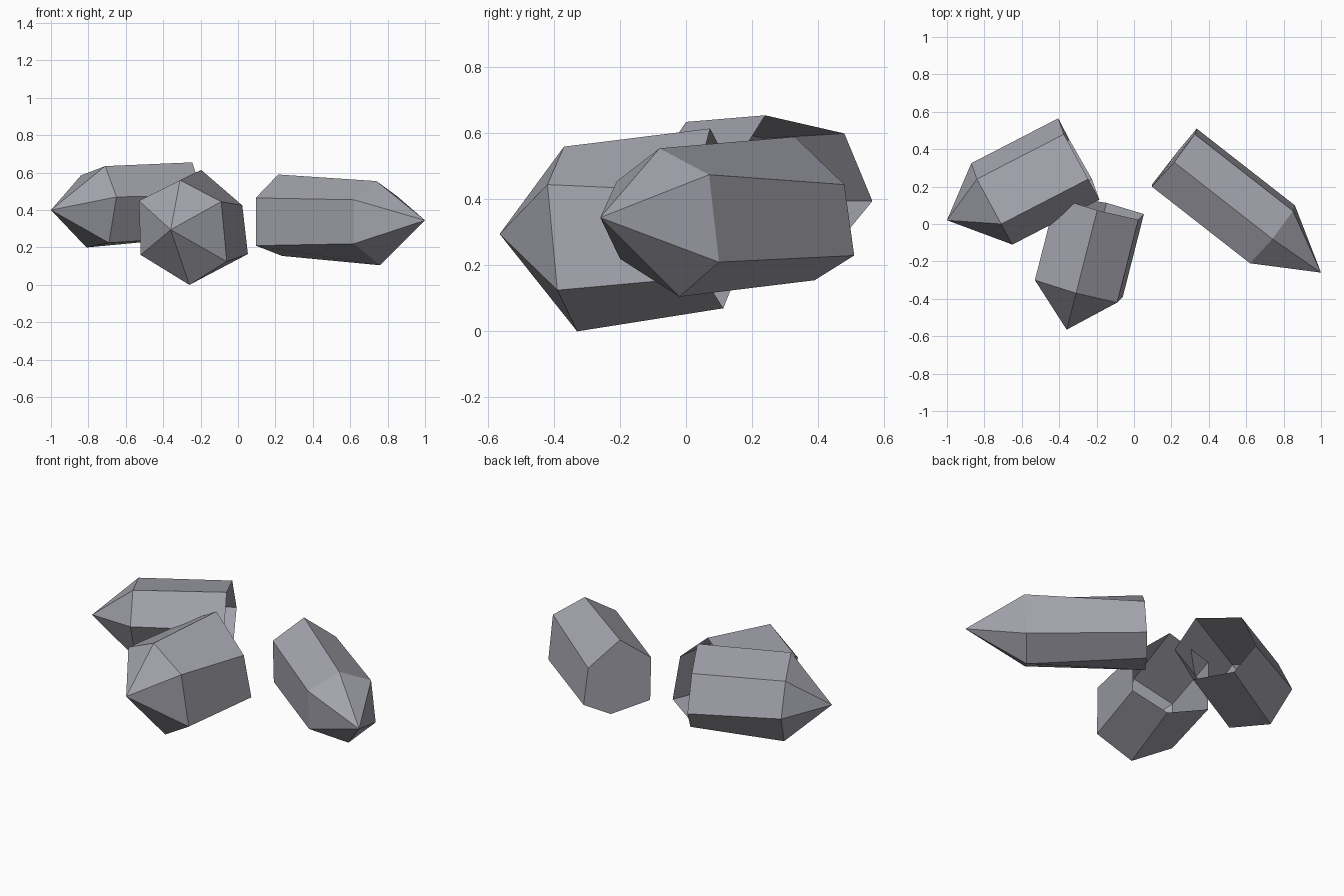
import bpy
import bmesh
from mathutils import Vector

cube = bpy.data.objects.get("Cube")
if cube:
    bpy.data.objects.remove(cube, do_unlink=True)

# One grey crystal colour
crystal_grey = bpy.data.materials.new("crystal_grey")
crystal_grey.use_nodes = True
colour = (0.37, 0.37, 0.42, 1.0)
crystal_grey.diffuse_color = colour
shader = crystal_grey.node_tree.nodes["Principled BSDF"]
shader.inputs["Base Color"].default_value = colour
shader.inputs["Roughness"].default_value = 0.7


def make_crystal(name, tip, collar, axis, lifts, capped):
    """Six-sided prism swept from the collar along the axis, with a pointed tip."""
    bm = bmesh.new()
    point = bm.verts.new(tip)
    ring = [bm.verts.new(p) for p in collar]
    base = [bm.verts.new(Vector(p) + Vector(axis) + Vector((0, 0, lift)))
            for p, lift in zip(collar, lifts)]
    for i in range(len(ring)):
        j = (i + 1) % len(ring)
        bm.faces.new((point, ring[i], ring[j]))
        bm.faces.new((ring[i], base[i], base[j], ring[j]))
    if capped:
        bm.faces.new(base)
    bmesh.ops.recalc_face_normals(bm, faces=bm.faces[:])
    mesh = bpy.data.meshes.new(name)
    bm.to_mesh(mesh)
    bm.free()
    mesh.materials.append(crystal_grey)
    crystal = bpy.data.objects.new(name, mesh)
    bpy.context.scene.collection.objects.link(crystal)
    return crystal


# Slender crystal with a closed base
make_crystal(
    "slender_crystal",
    tip=(1, -.26, .345),
    collar=[(.74, -.08, .555), (.85, .07, .475), (.86, .1, .21),
            (.76, -.02, .105), (.62, -.2, .22), (.62, -.21, .455)],
    axis=(-.525, .41, 0),
    lifts=[.035, -.03, .02, .05, -.01, .01],
    capped=True)

# Rear crystal, open at its broken end
make_crystal(
    "rear_crystal",
    tip=(-1, .02, .4),
    collar=[(-.71, 0, .635), (-.84, .24, .585), (-.87, .325, .395),
            (-.81, .21, .2), (-.69, 0, .225), (-.65, -.11, .47)],
    axis=(.465, .24, 0),
    lifts=[.02, .015, 0, .055, .03, .01],
    capped=False)

# Front crystal, open at its broken end
make_crystal(
    "front_crystal",
    tip=(-.36, -.565, .295),
    collar=[(-.31, -.37, .56), (-.53, -.3, .45), (-.52, -.29, .16),
            (-.26, -.33, 0), (-.06, -.39, .125), (-.09, -.42, .445)],
    axis=(.113, .443, 0),
    lifts=[.055, .03, .01, .07, .04, -.02],
    capped=False)
